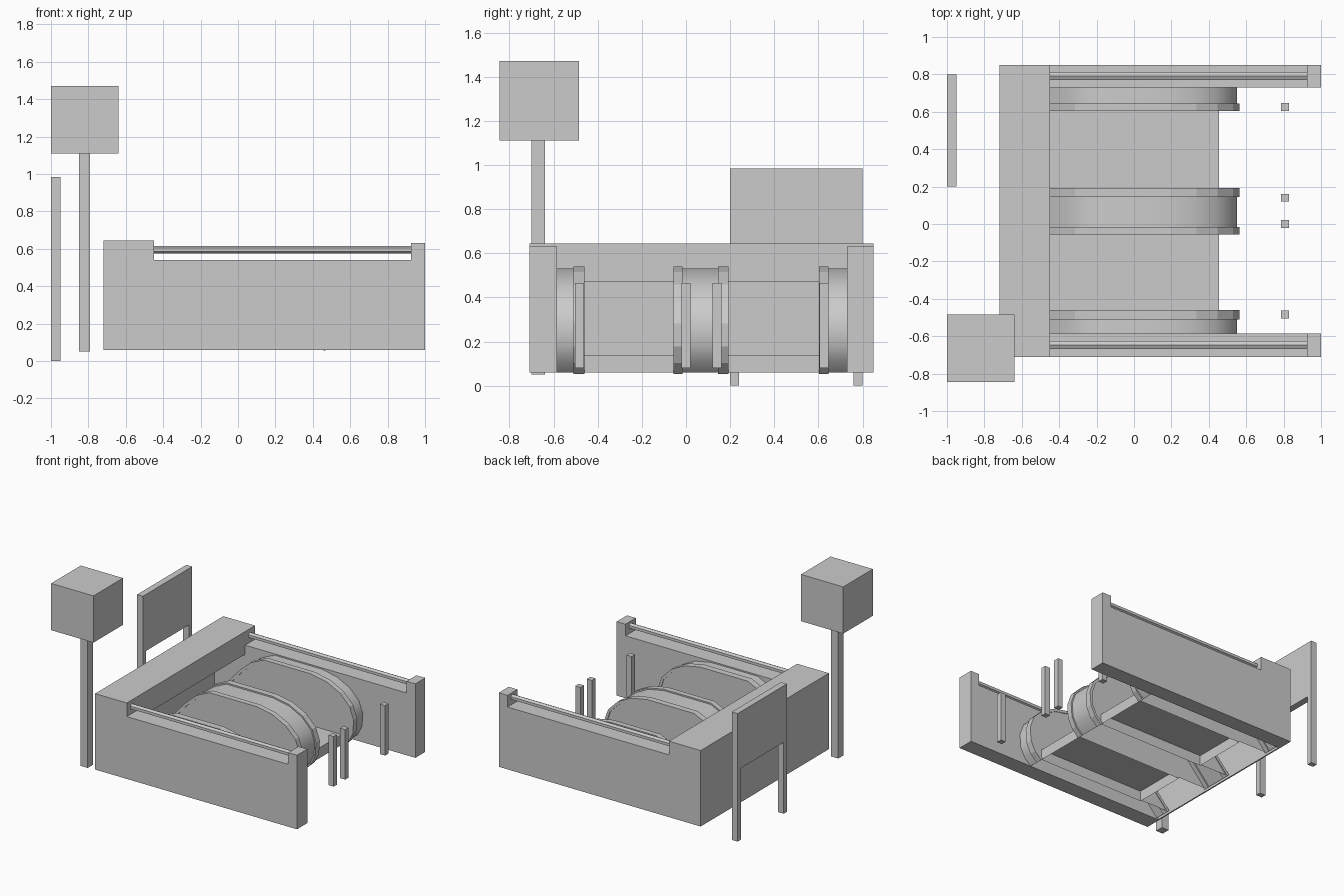
import bpy, bmesh, math

if "Cube" in bpy.data.objects:
    bpy.data.objects.remove(bpy.data.objects["Cube"])


def mesh_object(name, verts, faces):
    me = bpy.data.meshes.new(name)
    me.from_pydata(verts, [], faces)
    bm = bmesh.new()
    bm.from_mesh(me)
    bmesh.ops.recalc_face_normals(bm, faces=bm.faces)
    bm.to_mesh(me)
    bm.free()
    ob = bpy.data.objects.new(name, me)
    bpy.context.collection.objects.link(ob)
    return ob


def box(name, x, y, z, open_bottom=False):
    v = [(a, b, c) for c in z for a, b in
         ((x[0], y[0]), (x[1], y[0]), (x[1], y[1]), (x[0], y[1]))]
    f = [(4, 5, 6, 7)] + [(i, (i + 1) % 4, (i + 1) % 4 + 4, i + 4) for i in range(4)]
    if not open_bottom:
        f.append((3, 2, 1, 0))
    return mesh_object(name, v, f)


def extrude_profile(name, pts, y, open_bottom=False):
    """Extrude an (x, z) outline along y; optionally leave its closing edge open."""
    n = len(pts)
    v = [(p[0], yy, p[1]) for yy in y for p in pts]
    f = [(i, (i + 1) % n, (i + 1) % n + n, i + n) for i in range(n - open_bottom)]
    f += [tuple(range(n)), tuple(range(2 * n - 1, n - 1, -1))]
    return mesh_object(name, v, f)


def offset_line(pts, d):
    """Shift an open (x, z) polyline outward by d."""
    out = []
    for i, p in enumerate(pts):
        a, b = pts[max(i - 1, 0)], pts[min(i + 1, len(pts) - 1)]
        tx, tz = b[0] - a[0], b[1] - a[1]
        l = math.hypot(tx, tz)
        out.append((p[0] - tz / l * d, p[1] + tx / l * d))
    return out


# hollow entrance housing
Y0, Y1 = -0.71, 0.85
box("housing_lintel", (-0.72, -0.45), (Y0, Y1), (0.47, 0.645))
box("housing_rear_wall", (-0.72, -0.71), (Y0, Y1), (0.06, 0.47))

# side walls with end posts and handrails
for side, y in (("front", (Y0, -0.585)), ("back", (0.73, Y1))):
    outline = [(-0.72, 0.06), (1.0, 0.06), (1.0, 0.63), (0.925, 0.63),
               (0.925, 0.54), (-0.45, 0.54), (-0.45, 0.47), (-0.72, 0.47)]
    extrude_profile(side + "_wall", outline, y)
    cy = sum(y) / 2
    ring = [(cy + 0.024 * math.sin(k * math.pi / 3), 0.595 + 0.021 * math.cos(k * math.pi / 3))
            for k in range(6)]
    mesh_object(side + "_wall_rail",
                [(x, p[0], p[1]) for x in (-0.45, 0.925) for p in ring],
                [(i, (i + 1) % 6, (i + 1) % 6 + 6, i + 6) for i in range(6)])

# escalator balustrades, rounded at the entrance and descending at the rear
curve = [(-0.70, 0.07), (-0.49, 0.30), (-0.40, 0.40), (-0.31, 0.48), (-0.20, 0.53),
         (0.20, 0.53), (0.33, 0.505), (0.44, 0.45), (0.52, 0.37), (0.552, 0.28),
         (0.545, 0.18), (0.51, 0.11), (0.455, 0.06)]
for name, y in (("front", (-0.585, -0.465)), ("middle", (-0.05, 0.185)), ("back", (0.61, 0.73))):
    ob = extrude_profile(name + "_balustrade", curve, y, True)
    with bpy.context.temp_override(object=ob, active_object=ob, selected_objects=[ob],
                                   selected_editable_objects=[ob]):
        bpy.ops.object.shade_smooth_by_angle(angle=math.radians(35))

# moving handrail bands
outer, inner = offset_line(curve, 0.011), offset_line(curve, -0.01)
m = len(curve)
for i, y in enumerate(((-0.51, -0.46), (-0.057, -0.015), (0.145, 0.192), (0.603, 0.645))):
    v = [(p[0], yy, p[1]) for yy in y for p in outer + inner]
    n = 2 * m
    f = []
    for k in range(m - 1):
        f += [(k, k + 1, k + 1 + n, k + n), (k + m, k + m + n, k + 1 + m + n, k + 1 + m),
              (k, k + m, k + 1 + m, k + 1), (k + n, k + 1 + n, k + 1 + m + n, k + m + n)]
    for k in (0, m - 1):
        f.append((k, k + n, k + m + n, k + m))
    mesh_object("handrail_band_%d" % (i + 1), v, f)

# landing floors
for i, y in enumerate(((-0.465, -0.05), (0.185, 0.61))):
    box("landing_floor_%d" % (i + 1), (-0.45, 0.455), y, (0.06, 0.14), True)

# entrance bollards
for i, y in enumerate((-0.483, 0.0, 0.14, 0.625)):
    box("bollard_%d" % (i + 1), (0.787, 0.83), (y - 0.021, y + 0.021), (0.08, 0.465))

# cube sign on a post
box("sign_post", (-0.85, -0.79), (-0.70, -0.638), (0.05, 1.11))
box("sign_cube", (-1.0, -0.64), (-0.845, -0.485), (1.11, 1.47))

# notice board on two legs
box("notice_board", (-1.0, -0.95), (0.2, 0.8), (0.55, 0.985))
for i, y in enumerate(((0.2, 0.24), (0.76, 0.8))):
    box("notice_board_leg_%d" % (i + 1), (-1.0, -0.95), y, (0.0, 0.55))
